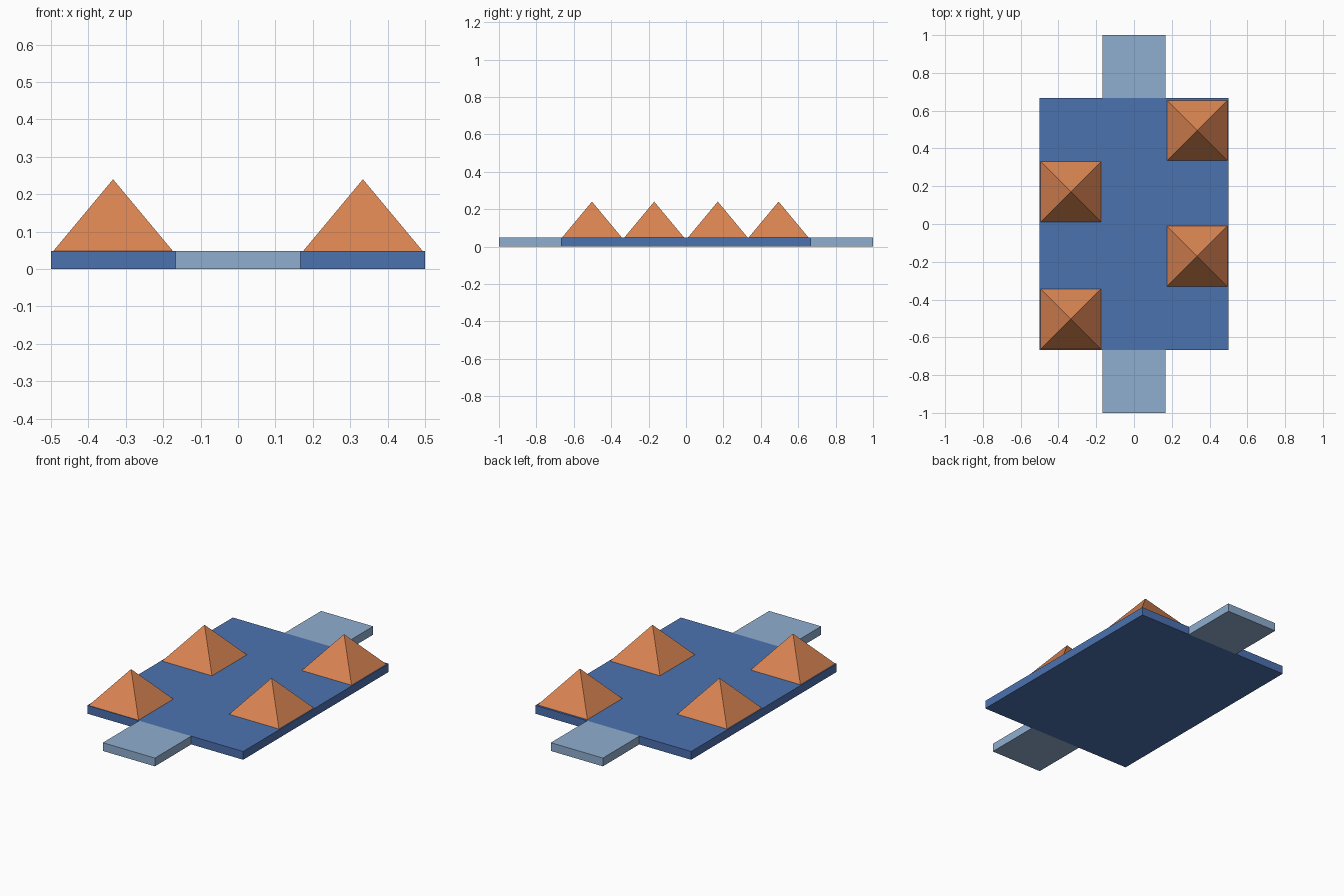
import bpy
import math

cube = bpy.data.objects.get("Cube")
if cube:
    bpy.data.objects.remove(cube, do_unlink=True)


def make_material(name, rgb):
    mat = bpy.data.materials.new(name)
    mat.use_nodes = True
    color = (*rgb, 1.0)
    mat.diffuse_color = color
    bsdf = next(n for n in mat.node_tree.nodes if n.type == 'BSDF_PRINCIPLED')
    bsdf.inputs["Base Color"].default_value = color
    return mat


blue = make_material("deep blue", (0.072, 0.168, 0.434))
pale_blue = make_material("pale blue", (0.275, 0.423, 0.624))
orange = make_material("orange", (0.70, 0.231, 0.084))

THICK = 0.048   # slab thickness
PEAK = 0.24     # height of the pyramid tips
SIDE = 0.32     # pyramid base side


def finish(name, mat):
    obj = bpy.context.object
    obj.name = obj.data.name = name
    obj.data.materials.append(mat)
    bpy.ops.object.transform_apply(location=False, rotation=True, scale=True)


def slab(name, x0, x1, y0, y1, mat):
    bpy.ops.mesh.primitive_cube_add(
        size=1, location=((x0 + x1) / 2, (y0 + y1) / 2, THICK / 2))
    bpy.context.object.scale = (x1 - x0, y1 - y0, THICK)
    finish(name, mat)


def pyramid(name, x, y):
    height = PEAK - THICK
    bpy.ops.mesh.primitive_cone_add(
        vertices=4, radius1=SIDE / math.sqrt(2), radius2=0, depth=height,
        location=(x, y, THICK + height / 2), rotation=(0, 0, math.pi / 4))
    finish(name, orange)


# Main platform with a tab at each end
slab("platform", -0.5, 0.5, -0.667, 0.667, blue)
slab("front_tab", -0.167, 0.167, -1.0, -0.667, pale_blue)
slab("back_tab", -0.167, 0.167, 0.667, 1.0, pale_blue)

# Staggered pyramids along both sides
for name, x, y in (("front_right_pyramid", -0.334, -0.503),
                   ("front_left_pyramid", 0.334, -0.17),
                   ("back_right_pyramid", -0.334, 0.17),
                   ("back_left_pyramid", 0.334, 0.495)):
    pyramid(name, x, y)
